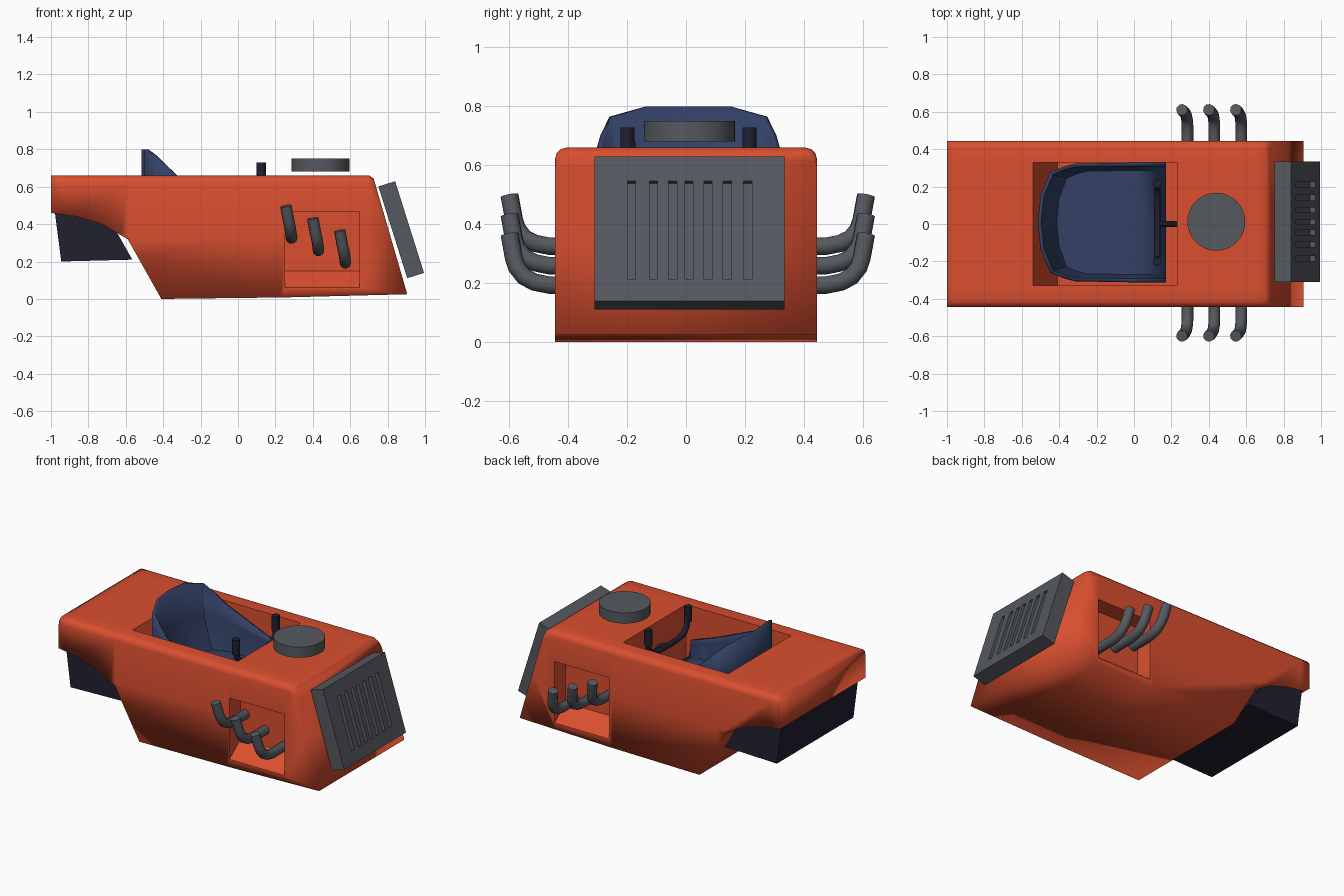
import bpy, bmesh, math
from mathutils import Vector, Matrix

if "Cube" in bpy.data.objects:
    bpy.data.objects.remove(bpy.data.objects["Cube"], do_unlink=True)


def material(name, rgb):
    m = bpy.data.materials.new(name)
    m.use_nodes = True
    m.diffuse_color = (*rgb, 1)
    m.node_tree.nodes["Principled BSDF"].inputs["Base Color"].default_value = (*rgb, 1)
    return m


ORANGE = material("orange paint", (0.70, 0.078, 0.029))
GREY = material("grey metal", (0.09, 0.098, 0.112))
BLUE = material("blue seat", (0.032, 0.052, 0.13))
DARK = material("dark navy", (0.015, 0.014, 0.03))


def add_object(name, bm, mat, smooth_angle=None):
    bmesh.ops.recalc_face_normals(bm, faces=bm.faces)
    mesh = bpy.data.meshes.new(name)
    bm.to_mesh(mesh)
    bm.free()
    ob = bpy.data.objects.new(name, mesh)
    bpy.context.collection.objects.link(ob)
    mesh.materials.append(mat)
    if smooth_angle:
        select(ob)
        bpy.ops.object.shade_smooth_by_angle(angle=math.radians(smooth_angle))
    return ob


def select(ob):
    bpy.ops.object.select_all(action="DESELECT")
    ob.select_set(True)
    bpy.context.view_layer.objects.active = ob


def prism(points, half_width):
    """Side profile in x and z, extruded across y."""
    bm = bmesh.new()
    rows = [[bm.verts.new((x, s * half_width, z)) for x, z in points] for s in (-1, 1)]
    bm.faces.new(rows[0])
    bm.faces.new(rows[1][::-1])
    for i in range(len(points)):
        j = (i + 1) % len(points)
        bm.faces.new((rows[0][j], rows[0][i], rows[1][i], rows[1][j]))
    bmesh.ops.recalc_face_normals(bm, faces=bm.faces)
    return bm


def cut(bm, axis, values, test=lambda f: True):
    """Slice the faces that pass the test at each position on an axis."""
    for value in values:
        bm.normal_update()
        faces = [f for f in bm.faces if test(f)]
        geom = faces + list({e for f in faces for e in f.edges}) + list({v for f in faces for v in f.verts})
        normal = Vector((0, 0, 0))
        normal[axis] = 1
        bmesh.ops.bisect_plane(bm, geom=geom, dist=1e-5, plane_co=normal * value, plane_no=normal)


def recess(bm, test, move):
    """Push the faces that pass the test inward, with crisp rims."""
    bm.normal_update()
    faces = [f for f in bm.faces if test(f)]
    new = bmesh.ops.extrude_face_region(bm, geom=faces)["geom"]
    bmesh.ops.delete(bm, geom=[f for f in faces if f.is_valid], context="FACES")
    verts = [g for g in new if isinstance(g, bmesh.types.BMVert)]
    for v in verts:
        move(v)
    bmesh.ops.recalc_face_normals(bm, faces=bm.faces)
    for f in {f for v in verts for f in v.link_faces}:
        for e in f.edges:
            if e.calc_face_angle(0) > 0.35:
                e.smooth = False


# Body shell with softened top edges
bm = prism([(-1, 0.66), (-1, 0.46), (-0.86, 0.44), (-0.73, 0.4), (-0.59, 0.32), (-0.41, 0.0),
            (0.25, 0.008), (0.905, 0.025), (0.725, 0.645), (0.7, 0.66)], 0.445)
rims = [e for e in bm.edges if all(v.co.z > 0.64 for v in e.verts)
        and abs(e.verts[0].co.y - e.verts[1].co.y) < 0.01]
bmesh.ops.bevel(bm, geom=rims, offset=0.04, segments=3, profile=0.5, affect="EDGES")


def is_side(f):
    return abs(f.normal.y) > 0.95


def is_top(f):
    return f.normal.z > 0.95


def in_column(f):
    return is_side(f) and 0.25 < f.calc_center_median().x < 0.65


def in_pocket(f):
    return in_column(f) and 0.06 < f.calc_center_median().z < 0.465


def in_cockpit(f):
    c = f.calc_center_median()
    return is_top(f) and -0.54 < c.x < 0.23 and abs(c.y) < 0.33


cut(bm, 0, (-0.93, -0.59, -0.54, 0.23, 0.65))
cut(bm, 2, (0.34,), lambda f: f.normal.z > -0.3)
cut(bm, 0, (0.25,), is_side)
cut(bm, 2, (0.06, 0.465), in_column)
cut(bm, 1, (-0.33, 0.33), is_top)


# Engine pockets have a sloping sill, the cockpit a sloping back wall
def push_pocket(v):
    v.co.y = math.copysign(0.33, v.co.y)
    if v.co.z < 0.1:
        v.co.z = 0.15


def push_cockpit(v):
    v.co.z = 0.3
    if v.co.x < -0.5:
        v.co.x = -0.41


recess(bm, in_pocket, push_pocket)
recess(bm, in_cockpit, push_cockpit)
for face in bm.faces:
    face.smooth = True
add_object("body", bm, ORANGE)

# Dark block under the tail
add_object("tail_block", prism([(-0.98, 0.47), (-0.945, 0.2), (-0.565, 0.21), (-0.65, 0.36),
                                (-0.75, 0.43)], 0.4), DARK)

# Bucket seat: floor and a wall whose rim falls toward the front
half = [(0.17, 0.31, 0.45), (0.0, 0.31, 0.51), (-0.31, 0.305, 0.645), (-0.37, 0.29, 0.7),
        (-0.44, 0.262, 0.765), (-0.49, 0.14, 0.8), (-0.505, 0.0, 0.8)]
rim = half + [(x, -y, z) for x, y, z in half[-2::-1]]
bm = bmesh.new()
top = [bm.verts.new(p) for p in rim]
mid = [bm.verts.new((max(x, -0.47 - 0.05 * (y * y < 0.1)), y, min(z, 0.58) - 0.03)) for x, y, z in rim]
low = [bm.verts.new((x if x > -0.2 else x * 0.83, y * 0.92, 0.35)) for x, y, z in rim]
for a, b in ((top, mid), (mid, low)):
    for i in range(len(rim) - 1):
        bm.faces.new((a[i], a[i + 1], b[i + 1], b[i]))
bm.faces.new(low)
for v in bm.verts:
    v.co.y += 0.008
seat = add_object("seat", bm, BLUE, 40)
thick = seat.modifiers.new("thickness", "SOLIDIFY")
thick.thickness = 0.02
thick.offset = 0


def tube(name, points, radius, mat):
    data = bpy.data.curves.new(name, "CURVE")
    data.dimensions = "3D"
    data.bevel_depth = radius
    data.bevel_resolution = 3
    data.use_fill_caps = True
    spline = data.splines.new("POLY")
    spline.points.add(len(points) - 1)
    for p, co in zip(spline.points, points):
        p.co = (*co, 1)
    ob = bpy.data.objects.new(name, data)
    bpy.context.collection.objects.link(ob)
    select(ob)
    bpy.ops.object.convert(target="MESH")
    ob = bpy.context.object
    ob.data.materials.clear()
    ob.data.materials.append(mat)
    bpy.ops.object.shade_smooth_by_angle(angle=math.radians(45))


# Exhaust pipes, three on each side
bend = [(0.32, 0, 0), (0.47, 0, 0), (0.52, 0.01, 0), (0.555, 0.028, -0.003),
        (0.58, 0.06, -0.008), (0.59, 0.09, -0.015), (0.605, 0.172, -0.03)]
for side, label in ((-1, "right"), (1, "left")):
    for n in range(3):
        x0, z0 = 0.286 + n * 0.144, 0.325 - n * 0.066
        tube(f"{label}_exhaust_{n + 1}",
             [(x0 + dx, side * y + 0.006, z0 + dz) for y, dz, dx in bend], 0.031, GREY)

# Steering bar with grips and a stem
arc = [(0.2, 0.68), (0.2, 0.6), (0.17, 0.565), (0.11, 0.55), (0, 0.545)]
path = arc + [(-y, z) for y, z in arc[-2::-1]]
tube("steering_bar", [(0.125, y + 0.012, z) for y, z in path], 0.018, DARK)
for side, label in ((-1, "right"), (1, "left")):
    y = side * 0.207 + 0.008
    tube(f"{label}_grip", [(0.125, y, 0.63), (0.125, y, 0.728)], 0.025, DARK)
tube("steering_stem", [(0.125, 0, 0.545), (0.19, 0, 0.52), (0.24, 0, 0.44)], 0.016, DARK)

# Round air filter
bm = bmesh.new()
bmesh.ops.create_cone(bm, cap_ends=True, segments=32, radius1=0.155, radius2=0.155, depth=0.07,
                      matrix=Matrix.Translation((0.44, 0.012, 0.715)))
add_object("air_filter", bm, GREY, 40)

# Tilted radiator with seven upright slots
slots = (-0.185, -0.11, -0.045, 0.01, 0.075, 0.14, 0.21)
bm = bmesh.new()
bmesh.ops.create_cube(bm, size=1, matrix=Matrix.Translation((0, 0.012, 0))
                      @ Matrix.Diagonal((0.094, 0.646, 0.514, 1)))


def is_front(f):
    return f.normal.x > 0.95


def in_slot(f):
    c = f.calc_center_median()
    return is_front(f) and abs(c.z) < 0.15 and any(abs(c.y - s) < 0.008 for s in slots)


def push_slot(v):
    v.co.x -= 0.03


cut(bm, 2, (-0.178, 0.17), is_front)
cut(bm, 1, [s + d for s in slots for d in (-0.014, 0.014)],
    lambda f: is_front(f) and abs(f.calc_center_median().z) < 0.15)
recess(bm, in_slot, push_slot)
bmesh.ops.transform(bm, verts=bm.verts, matrix=Matrix.Translation((0.8725, 0, 0.37))
                    @ Matrix.Rotation(math.radians(-17.5), 4, "Y"))
add_object("radiator", bm, GREY)
